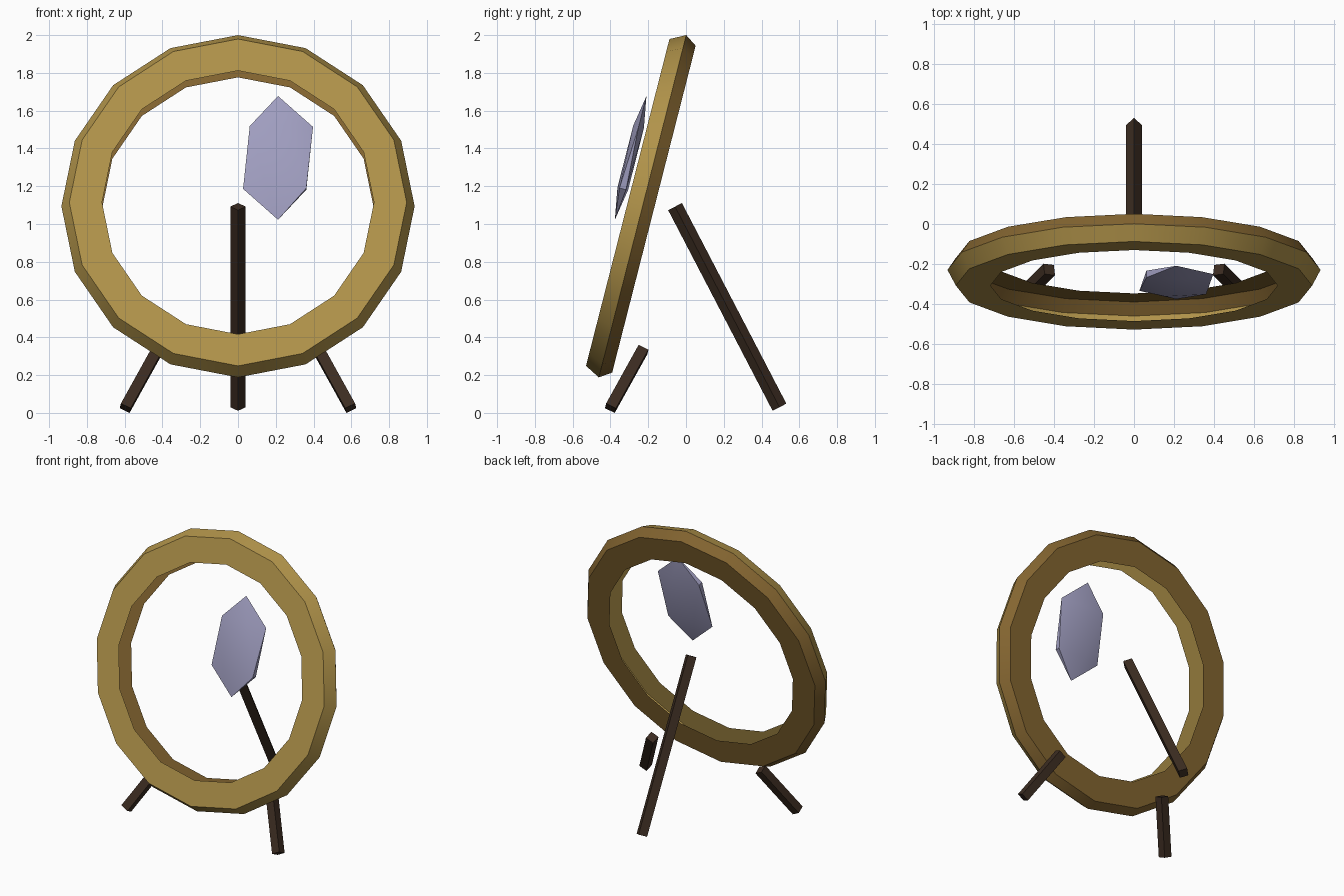
import bpy, bmesh, math
from mathutils import Matrix, Vector

old = bpy.data.objects.get("Cube")
if old:
    bpy.data.objects.remove(old, do_unlink=True)

TILT = Matrix.Rotation(-0.25, 4, 'X')   # ring and shard lean back together


def material(name, rgb):
    mat = bpy.data.materials.new(name)
    mat.use_nodes = True
    mat.diffuse_color = (*rgb, 1)
    mat.node_tree.nodes["Principled BSDF"].inputs["Base Color"].default_value = (*rgb, 1)
    return mat


def finish(bm, name, mats, matrix):
    bm.transform(matrix)
    bmesh.ops.recalc_face_normals(bm, faces=bm.faces)
    mesh = bpy.data.meshes.new(name)
    bm.to_mesh(mesh)
    bm.free()
    for mat in mats:
        mesh.materials.append(mat)
    mesh.shade_smooth()
    mesh.set_sharp_from_angle(angle=math.radians(30))
    obj = bpy.data.objects.new(name, mesh)
    bpy.context.collection.objects.link(obj)


gold = material("aged gold", (0.45, 0.30, 0.07))
bronze = material("dull bronze", (0.23, 0.13, 0.03))
wood = material("dark wood", (0.044, 0.025, 0.015))
glass = material("pale lavender", (0.36, 0.35, 0.54))

# Ring frame: thin shell open on the inside, gold in front of its ridge, bronze behind
profile = [(0.72, -0.081), (0.893, -0.081), (0.935, 0), (0.893, 0.062), (0.72, 0.062)]
SIDES = 16
bm = bmesh.new()
loops = []
for i in range(SIDES):
    a = math.tau * i / SIDES
    loops.append([bm.verts.new((r * math.cos(a), y, r * math.sin(a))) for r, y in profile])
for i in range(SIDES):
    here, there = loops[i], loops[(i + 1) % SIDES]
    for j in range(len(profile) - 1):
        face = bm.faces.new((here[j], here[j + 1], there[j + 1], there[j]))
        face.material_index = int(face.calc_center_median().y > 0)
finish(bm, "ring_frame", [gold, bronze], Matrix.Translation((0, -0.23, 1.094)) @ TILT)

# Mirror shard: flattened faceted ball floating off-centre
bm = bmesh.new()
bmesh.ops.create_icosphere(bm, subdivisions=1, radius=1)
for v in bm.verts:
    if abs(v.co.z) < 0.9:
        v.co.z *= 1.12
shard_size = Matrix.Diagonal((0.207, 0.034, 0.338, 1))
finish(bm, "mirror_shard", [glass], Matrix.Translation((0.212, -0.293, 1.35)) @ TILT @ shard_size)


# Legs: square posts with one diagonal kept level
def leg(name, top, foot):
    top, foot = Vector(top), Vector(foot)
    up = (top - foot).normalized()
    side = up.cross(Vector((0, 0, 1))).normalized()
    frame = Matrix((side, up.cross(side), up)).transposed().to_4x4()
    bm = bmesh.new()
    bmesh.ops.create_cone(bm, cap_ends=True, segments=4, radius1=0.041, radius2=0.041,
                          depth=(top - foot).length)
    # turn the post until its corners lie on the frame axes
    corner = bm.verts[:][0].co
    turn = Matrix.Rotation(-math.atan2(corner.y, corner.x), 4, 'Z')
    finish(bm, name, [wood], Matrix.Translation((top + foot) / 2) @ frame @ turn)


leg("back_leg", (0, -0.058, 1.092), (0, 0.495, 0.03))
for label, s in (("left", 1), ("right", -1)):
    leg("front_leg_" + label, (s * 0.425, -0.228, 0.335), (s * 0.597, -0.4, 0.025))
